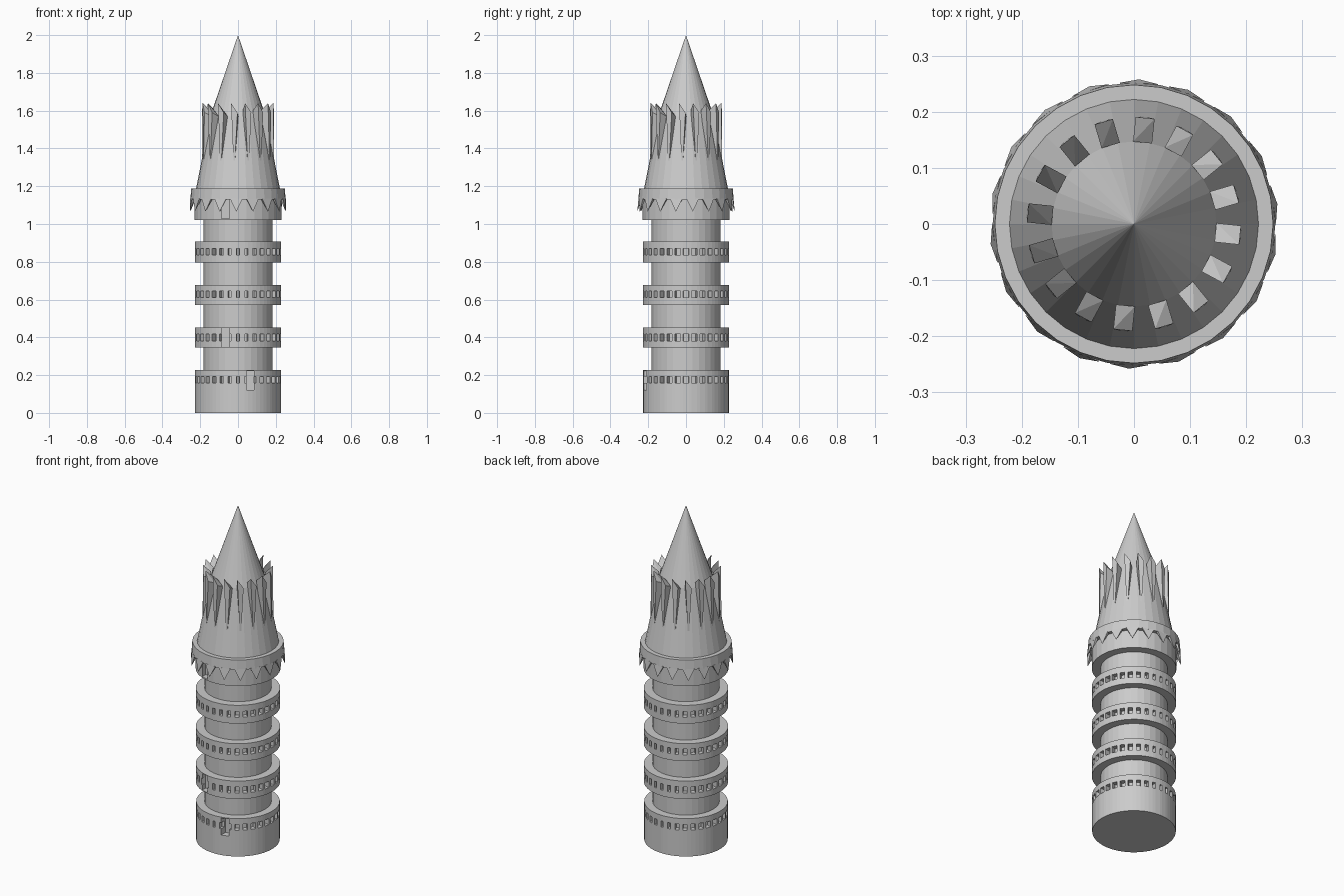
import bpy, bmesh
from math import sin, cos, pi, radians

if "Cube" in bpy.data.objects:
    bpy.data.objects.remove(bpy.data.objects["Cube"])

SIDES = 32


def finish(bm, name):
    bmesh.ops.recalc_face_normals(bm, faces=bm.faces[:])
    me = bpy.data.meshes.new(name)
    bm.to_mesh(me)
    bm.free()
    ob = bpy.data.objects.new(name, me)
    bpy.context.collection.objects.link(ob)
    return ob


def polar(r, a, z):
    return (r * cos(a), r * sin(a), z)


def lathe(name, profile, closed=False):
    """Revolve (radius, z) points; radius 0 becomes a single pole."""
    bm = bmesh.new()
    rings = []
    for r, z in profile:
        n = 1 if r == 0 else SIDES
        rings.append([bm.verts.new(polar(r, 2 * pi * i / SIDES, z)) for i in range(n)])
    pairs = list(zip(rings, rings[1:]))
    if closed:
        pairs.append((rings[-1], rings[0]))
    for a, b in pairs:
        for i in range(SIDES):
            j = (i + 1) % SIDES
            vs = [a[i % len(a)], a[j % len(a)], b[j % len(b)], b[i % len(b)]]
            bm.faces.new(list(dict.fromkeys(vs)))
    return finish(bm, name)


def window_band(name, r, z0, z1, w0, w1, count=SIDES, depth=0.03):
    """Solid drum with a row of recessed windows, wider toward the sides."""
    bm = bmesh.new()
    angles = []
    for i in range(count):
        a = 2 * pi * i / count
        half = (0.0075 + 0.0075 * abs(cos(a))) / r
        angles += [a - half, a + half]
    rows = [[bm.verts.new(polar(r, a, z)) for a in angles] for z in (z0, w0, w1, z1)]
    n = len(angles)
    windows = []
    for k in range(3):
        for i in range(n):
            j = (i + 1) % n
            f = bm.faces.new((rows[k][i], rows[k][j], rows[k + 1][j], rows[k + 1][i]))
            if k == 1 and i % 2 == 0:
                windows.append(f)
    bm.faces.new(rows[0][::-1])
    bm.faces.new(rows[3])
    for f in bmesh.ops.extrude_discrete_faces(bm, faces=windows)["faces"]:
        for v in f.verts:
            v.co.x *= 1 - depth / r
            v.co.y *= 1 - depth / r
    return finish(bm, name)


def cut_opening(ob, x, z0, z1, w=0.042):
    """Cut a tall doorway into the front of a drum."""
    bpy.ops.mesh.primitive_cube_add(size=1, location=(x, -0.22, (z0 + z1) / 2))
    cutter = bpy.context.object
    cutter.name = "doorway_cutter"
    cutter.scale = (w, 0.08, z1 - z0)
    cutter.hide_render = True
    mod = ob.modifiers.new("doorway", 'BOOLEAN')
    mod.operation = 'DIFFERENCE'
    mod.solver = 'EXACT'
    mod.object = cutter
    bpy.context.view_layer.objects.active = ob
    bpy.ops.object.modifier_apply(modifier=mod.name)
    bpy.data.objects.remove(cutter)


# Shaft and balconies
lathe("shaft", [(0, 0.1), (0.182, 0.1), (0.182, 1.1), (0, 1.1)])
base = window_band("base_drum", 0.227, 0, 0.227, 0.157, 0.193)
lower = window_band("lower_balcony", 0.229, 0.345, 0.453, 0.38, 0.418)
window_band("middle_balcony", 0.229, 0.572, 0.677, 0.61, 0.645)
window_band("upper_balcony", 0.229, 0.797, 0.907, 0.835, 0.87)
cut_opening(base, 0.065, 0.12, 0.222)
cut_opening(lower, -0.067, 0.35, 0.45)

# Gallery below the roof
gallery = lathe("gallery", [(0, 1.022), (0.23, 1.022), (0.23, 1.18), (0, 1.18)])
cut_opening(gallery, -0.067, 1.03, 1.135)

# Collar with hanging teeth
lathe("collar", [(0.2, 1.187), (0.248, 1.187), (0.252, 1.13), (0.226, 1.13)], closed=True)
bm = bmesh.new()
TEETH = 18
for i in range(TEETH):
    a = 2 * pi * (i + 0.4) / TEETH
    top = [bm.verts.new(polar(r, a + s * 0.135, 1.135))
           for r, s in ((0.253, -1), (0.253, 1), (0.237, 1), (0.237, -1))]
    tip = bm.verts.new(polar(0.258, a, 1.065))
    bm.faces.new(top)
    for k in range(4):
        bm.faces.new((top[k], top[(k + 1) % 4], tip))
finish(bm, "collar_teeth")

# Roof: steep skirt and conical spire
lathe("roof", [(0, 1.17), (0.222, 1.17), (0.222, 1.187), (0.147, 1.57), (0, 2.0)])

# Crown of pointed blades around the spire
bm = bmesh.new()
for i in range(16):
    a = radians(-6 + 22.5 * i)
    ca, sa = cos(a), sin(a)

    def v(r, t, z):
        return bm.verts.new((r * ca - t * sa, r * sa + t * ca, z))

    bottom = [v(0.192, -0.004, 1.33), v(0.192, 0.004, 1.33),
              v(0.175, 0.004, 1.36), v(0.175, -0.004, 1.36)]
    top = [v(0.19, -0.017, 1.64), v(0.19, 0.017, 1.59),
           v(0.146, 0.017, 1.57), v(0.146, -0.017, 1.6)]
    bm.faces.new(bottom)
    bm.faces.new((top[0], top[1], top[2]))
    bm.faces.new((top[0], top[2], top[3]))
    for k in range(4):
        j = (k + 1) % 4
        bm.faces.new((bottom[k], bottom[j], top[j], top[k]))
finish(bm, "crown_blades")
